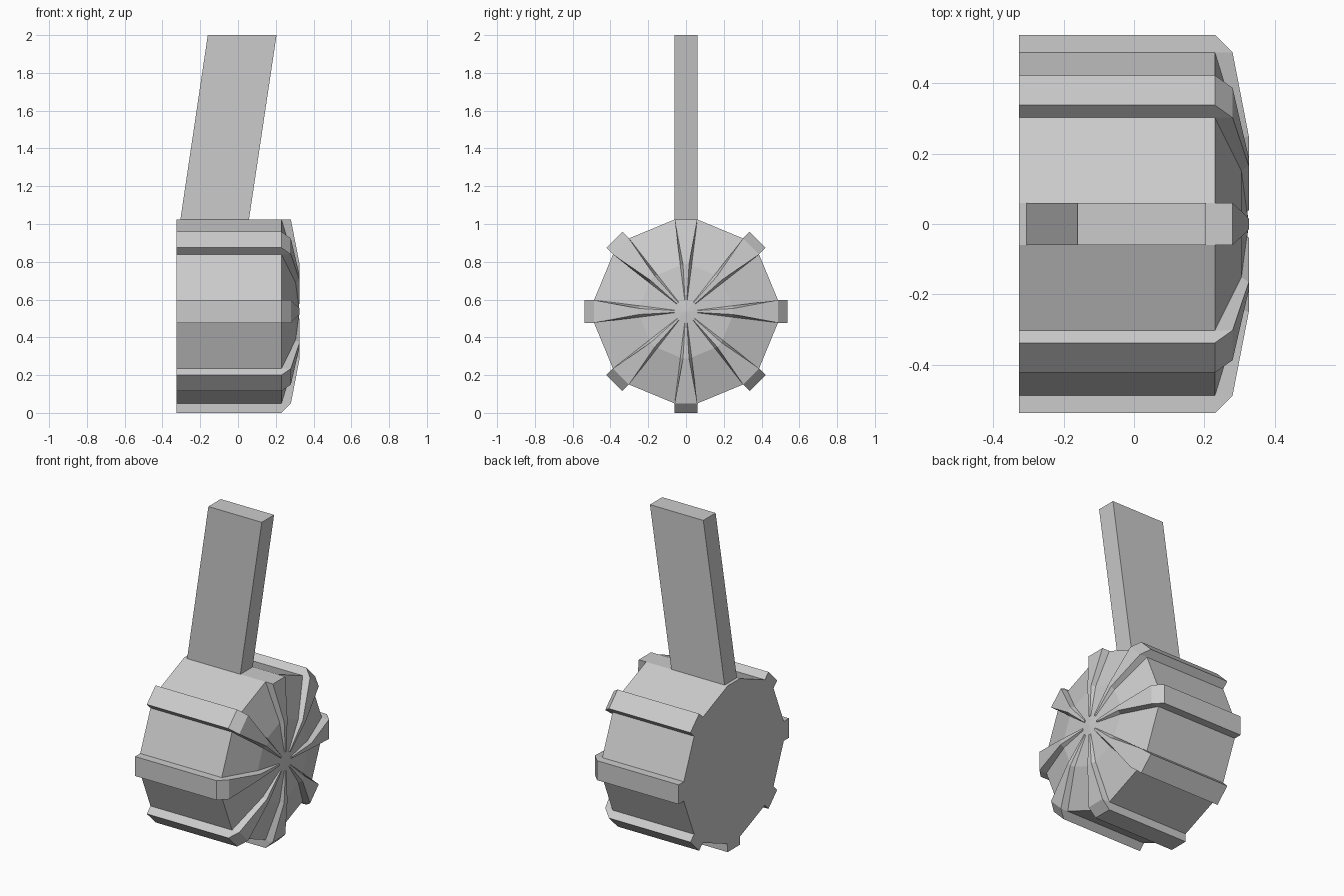
import bpy, bmesh
from math import sin, cos, pi

if "Cube" in bpy.data.objects:
    bpy.data.objects.remove(bpy.data.objects["Cube"])

CZ = 0.537          # height of the drum axis
R, RIB = 0.487, 0.537   # drum apothem and rib outer radius
HW = 0.06           # half width of ribs and handle


def finish(name, bm):
    bmesh.ops.remove_doubles(bm, verts=bm.verts, dist=1e-4)
    bmesh.ops.recalc_face_normals(bm, faces=bm.faces)
    me = bpy.data.meshes.new(name)
    bm.to_mesh(me)
    bm.free()
    ob = bpy.data.objects.new(name, me)
    bpy.context.collection.objects.link(ob)
    return ob


def place(x, r, w, a):
    """Point at radius r, sideways offset w, on the spoke at angle a."""
    return (x, r * cos(a) - w * sin(a), CZ + r * sin(a) + w * cos(a))


def loft(bm, rings):
    """Closed solid through equal-length rings of points."""
    vs = [[bm.verts.new(p) for p in ring] for ring in rings]
    n = len(vs[0])
    for a, b in zip(vs, vs[1:]):
        for i in range(n):
            j = (i + 1) % n
            bm.faces.new((a[i], a[j], b[j], b[i]))
    bm.faces.new(vs[0][::-1])
    bm.faces.new(vs[-1])


# Drum: sixteen sides, alternately narrow and wide, with a faceted dome
bm = bmesh.new()
rings = []
for x, s in ((-0.326, 1), (0.23, 1), (0.305, 0.5), (0.325, 0.004)):
    rings.append([place(x, R * s, w * s, k * pi / 4)
                  for k in range(8) for w in (-HW, HW)])
loft(bm, rings)
finish("drum", bm)

# Ribs: base follows the drum, outer edge bends over the dome and tapers
inner = [(-0.326, R, HW), (0.23, R, HW), (0.23, R, HW),
         (0.305, R * 0.5, HW * 0.5), (0.32, 0.06, 0.007)]
outer = [(-0.326, RIB, HW), (0.23, RIB, HW), (0.28, R, HW),
         (0.326, 0.25, 0.016), (0.326, 0.06, 0.005)]
for k in range(8):
    a = k * pi / 4
    top = k == 2    # the top rib is flush with the drum, under the handle
    bm = bmesh.new()
    sections = []
    for (xi, ri, wi), (xo, ro, wo) in list(zip(inner, outer))[1 if top else 0:]:
        if top:
            ro = min(ro, R)
        sections.append([place(xi, ri, -wi, a), place(xo, ro, -wo, a),
                         place(xo, ro, wo, a), place(xi, ri, wi, a)])
    loft(bm, sections)
    finish(f"rib_{k + 1}", bm)

# Handle: leaning flat bar rising from the top of the drum
bm = bmesh.new()
loft(bm, [[(x0, -HW, z), (x1, -HW, z), (x1, HW, z), (x0, HW, z)]
          for x0, x1, z in ((-0.305, 0.058, CZ + R), (-0.16, 0.204, 2.0))])
finish("handle", bm)
